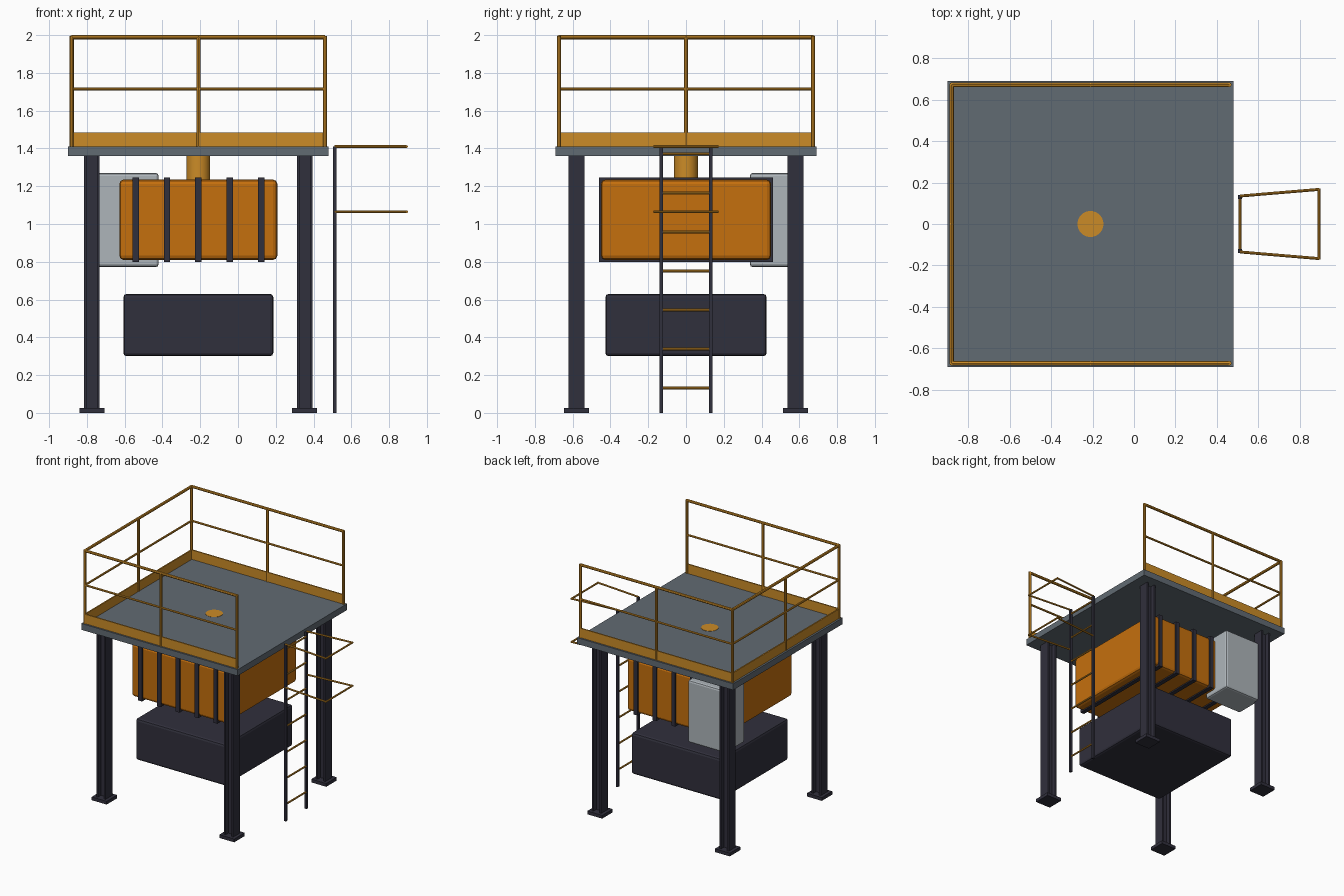
import bpy
from mathutils import Vector

cube = bpy.data.objects.get("Cube")
if cube:
    bpy.data.objects.remove(cube, do_unlink=True)


def material(name, rgb):
    m = bpy.data.materials.new(name)
    m.use_nodes = True
    m.diffuse_color = (*rgb, 1)
    m.node_tree.nodes["Principled BSDF"].inputs["Base Color"].default_value = (*rgb, 1)
    return m


YELLOW = material("safety yellow", (0.60, 0.26, 0.02))
ORANGE = material("tank orange", (0.56, 0.16, 0.004))
DARK = material("dark steel", (0.03, 0.029, 0.045))
DECK = material("deck grey", (0.12, 0.145, 0.17))
LIGHT = material("cabinet grey", (0.42, 0.46, 0.49))


def box(name, mat, x, y, z, bevel=0):
    """Box from (low, high) ranges on each axis."""
    bpy.ops.mesh.primitive_cube_add(size=1, location=[(a + b) / 2 for a, b in (x, y, z)])
    o = bpy.context.object
    o.name = name
    o.scale = [b - a for a, b in (x, y, z)]
    bpy.ops.object.transform_apply(location=False, rotation=False, scale=True)
    o.data.materials.append(mat)
    if bevel:
        mod = o.modifiers.new("bevel", 'BEVEL')
        mod.width = bevel
        mod.segments = 2
    return o


def around(c, half):
    return (c - half, c + half)


def rod(name, mat, a, b, radius, sides=8):
    """Round bar between two points."""
    a, b = Vector(a), Vector(b)
    d = b - a
    bpy.ops.mesh.primitive_cylinder_add(vertices=sides, radius=radius, depth=d.length,
                                        location=(a + b) / 2)
    o = bpy.context.object
    o.name = name
    o.rotation_euler = d.to_track_quat('Z', 'Y').to_euler()
    o.data.materials.append(mat)
    bpy.ops.object.shade_smooth_by_angle()
    return o


CX = -0.21
TOP = 1.41

# Deck
box("deck", DECK, around(CX, 0.69), around(0, 0.69), (1.36, TOP))

# H-section legs with base plates
for sx in (-1, 1):
    for sy in (-1, 1):
        x, y = CX + sx * 0.563, sy * 0.58
        box("leg_base_plate", DARK, around(x, 0.066), around(y, 0.066), (0, 0.026))
        box("leg_web", DARK, around(x, 0.03), around(y, 0.006), (0.026, 1.36))
        for f in (-1, 1):
            box("leg_flange", DARK, around(x + f * 0.034, 0.007), around(y, 0.043), (0.026, 1.36))

# Railing on the front, back and left of the deck
XL, XR, Y = CX - 0.67, CX + 0.67, 0.672
runs = [((XL, -Y), (XR, -Y)), ((XL, Y), (XR, Y)), ((XL, -Y), (XL, Y))]
for (ax, ay), (bx, by) in runs:
    rod("top_rail", YELLOW, (ax, ay, 1.989), (bx, by, 1.989), 0.011)
    rod("middle_rail", YELLOW, (ax, ay, 1.715), (bx, by, 1.715), 0.008)
    box("toe_board", YELLOW, (ax - 0.005, bx + 0.005), (ay - 0.005, by + 0.005), (TOP, 1.485))
posts = [(XL, -Y), (XL, 0), (XL, Y), (CX, -Y), (CX, Y), (XR, -Y), (XR, Y)]
for x, y in posts:
    rod("rail_post", YELLOW, (x, y, TOP), (x, y, 1.995), 0.011)

# Hanging tank, its straps and the feed pipe
box("tank", ORANGE, around(CX, 0.418), around(0, 0.45), (0.81, 1.235), 0.022)
for i in range(-2, 3):
    box("tank_strap", DARK, around(CX + i * 0.166, 0.017), around(0, 0.461), (0.80, 1.245))
rod("feed_pipe", YELLOW, (CX, 0, 1.23), (CX, 0, TOP + 0.002), 0.063, 24)

# Lower counterweight and side cabinet
box("lower_block", DARK, around(CX, 0.397), around(0, 0.427), (0.30, 0.63), 0.018)
box("control_cabinet", LIGHT, (-0.755, -0.42), (0.338, 0.58), (0.772, 1.27), 0.015)

# Ladder with two guard hoops
LX, LY = 0.512, 0.131
for s in (-1, 1):
    box("ladder_stile", DARK, around(LX, 0.009), around(s * LY, 0.010), (0, TOP))
for i in range(7):
    z = 0.132 + i * 0.2065
    rod("ladder_rung", YELLOW, (LX, -LY, z), (LX, LY, z), 0.007)
for z in (1.065, TOP):
    for s in (-1, 1):
        rod("hoop_side", YELLOW, (LX, s * 0.135, z), (0.893, s * 0.167, z), 0.007)
    rod("hoop_end", YELLOW, (0.893, -0.172, z), (0.893, 0.172, z), 0.007)
